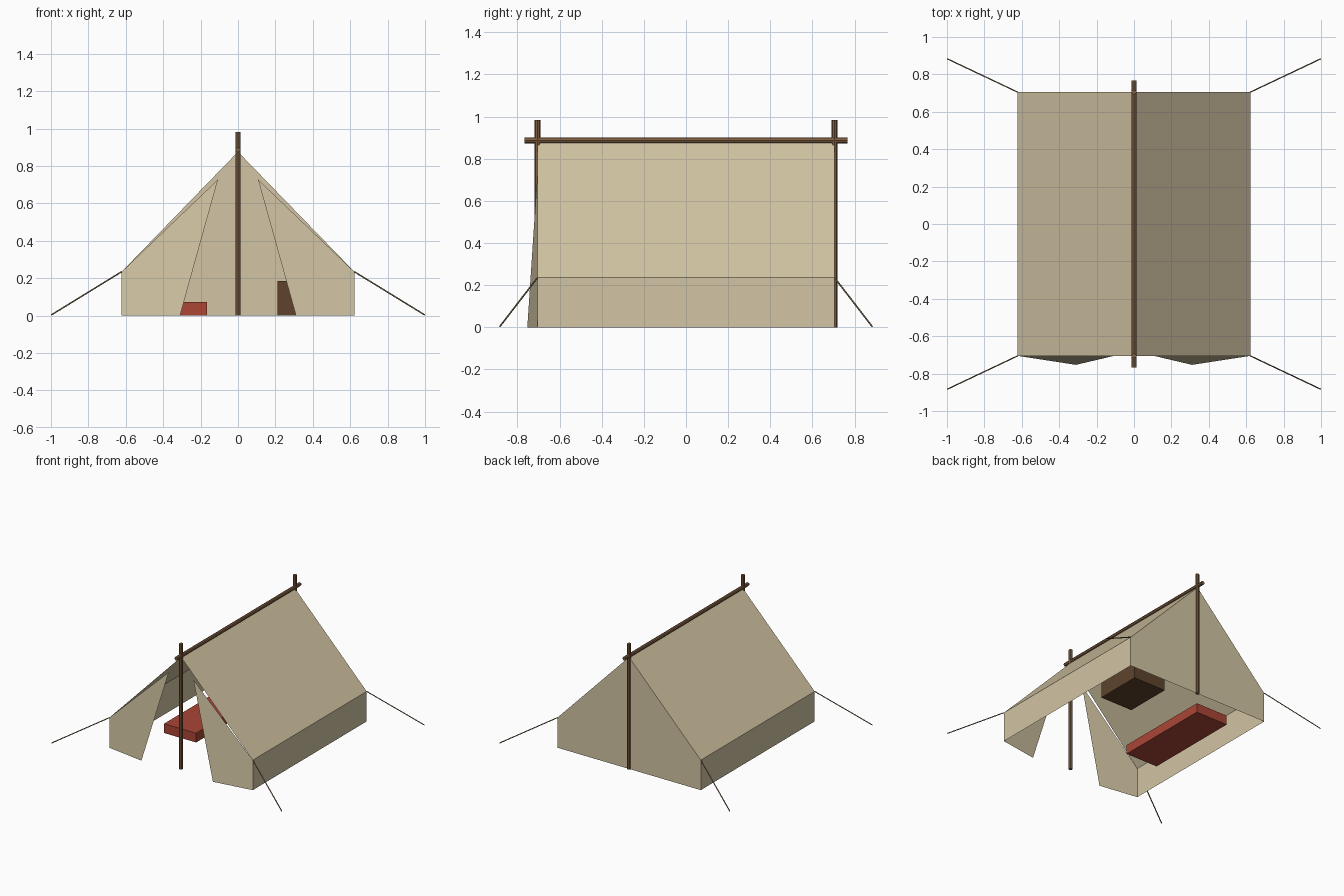
import bpy
from mathutils import Vector

if "Cube" in bpy.data.objects:
    bpy.data.objects.remove(bpy.data.objects["Cube"])

W, Y, EAVE, APEX = 0.622, 0.705, 0.235, 0.876   # half width, half length, heights


def material(name, rgb):
    m = bpy.data.materials.new(name)
    m.diffuse_color = [c ** 2.2 for c in rgb] + [1]
    m.use_nodes = True
    m.node_tree.nodes["Principled BSDF"].inputs["Base Color"].default_value = m.diffuse_color
    return m


canvas = material("canvas", (0.82, 0.765, 0.635))
wood = material("wood", (0.50, 0.37, 0.26))
dark_wood = material("dark_wood", (0.37, 0.27, 0.19))
blanket = material("blanket", (0.66, 0.28, 0.22))
cord = material("cord", (0.56, 0.51, 0.38))


def mesh(name, verts, faces, mat):
    me = bpy.data.meshes.new(name)
    me.from_pydata(verts, [], faces)
    me.materials.append(mat)
    ob = bpy.data.objects.new(name, me)
    bpy.context.collection.objects.link(ob)
    return ob


def rod(name, a, b, r, sides, mat):
    a, b = Vector(a), Vector(b)
    d = b - a
    bpy.ops.mesh.primitive_cylinder_add(vertices=sides, radius=r, depth=d.length,
                                        location=(a + b) / 2)
    ob = bpy.context.object
    ob.name = name
    ob.rotation_euler = d.to_track_quat('Z', 'Y').to_euler()
    ob.data.materials.append(mat)


def box(name, lo, hi, mat):
    lo, hi = Vector(lo), Vector(hi)
    bpy.ops.mesh.primitive_cube_add(size=1, location=(lo + hi) / 2)
    ob = bpy.context.object
    ob.name = name
    ob.scale = hi - lo
    ob.data.materials.append(mat)


# Canvas shell: side walls and roof swept along y, closed at the back only
profile = [(-W, 0), (-W, EAVE), (0, APEX), (W, EAVE), (W, 0)]
verts = [(x, y, z) for y in (-Y, Y) for x, z in profile]
faces = [(i, i + 5, i + 6, i + 1) for i in range(4)]
mesh("tent_canvas", verts, faces + [(5, 9, 8, 7, 6)], canvas)

# Front door flaps, folded slightly outward
for s, side in ((-1, "left"), (1, "right")):
    pts = [(s * W, -Y, 0), (s * W, -Y, EAVE), (s * 0.107, -Y, 0.728), (s * 0.31, -0.753, 0)]
    mesh(side + "_door_flap", pts, [(0, 1, 2, 3)], canvas)

# Poles
rod("front_pole", (0, -Y, 0), (0, -Y, 0.983), 0.014, 8, wood)
rod("back_pole", (0, Y, 0), (0, Y, 0.983), 0.014, 8, wood)
rod("ridge_pole", (0, -0.767, 0.887), (0, 0.767, 0.887), 0.014, 8, wood)

# Guy ropes at the four eave corners
for sx in (-1, 1):
    for sy in (-1, 1):
        rod("guy_rope", (sx * W, sy * Y, EAVE), (sx * 0.998, sy * 0.883, 0.004), 0.004, 6, cord)

# Furnishings inside
box("bedroll", (-0.445, -0.28, 0), (-0.167, 0.50, 0.073), blanket)
box("storage_chest", (0.21, 0.22, 0), (0.49, 0.59, 0.185), dark_wood)
